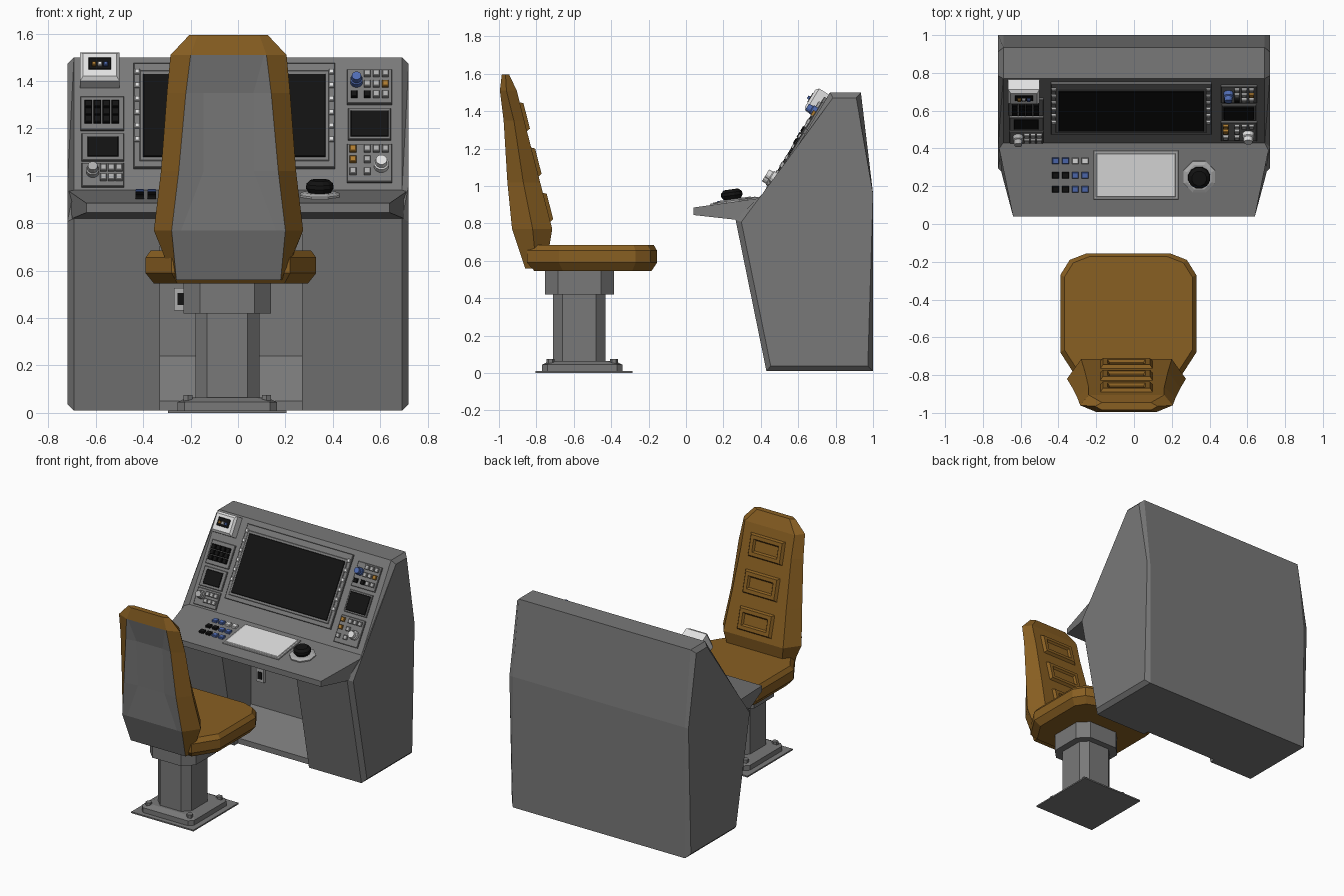
import bpy, bmesh, math
from mathutils import Matrix, Vector

if "Cube" in bpy.data.objects:
    bpy.data.objects.remove(bpy.data.objects["Cube"])


def material(name, r, g, b):
    m = bpy.data.materials.new(name)
    m.use_nodes = True
    m.diffuse_color = (r, g, b, 1)
    bsdf = next(n for n in m.node_tree.nodes if n.type == 'BSDF_PRINCIPLED')
    bsdf.inputs["Base Color"].default_value = (r, g, b, 1)
    return m


GREY = material("console grey", .19, .19, .19)
BROWN = material("brown leather", .25, .115, .016)
BLACK = material("black", .006, .006, .006)
WHITE = material("white", .75, .75, .75)
LIGHT = material("light grey", .42, .42, .42)
BLUE = material("blue", .08, .15, .45)
ORANGE = material("amber", .42, .2, .03)


# ---- helpers: everything is a loft through rings of points ----
def rect(hx, hy, h, cut=0):
    if not cut:
        return [(-hx, -hy, h), (hx, -hy, h), (hx, hy, h), (-hx, hy, h)]
    a, b = hx - cut, hy - cut
    return [(-a, -hy, h), (a, -hy, h), (hx, -b, h), (hx, b, h),
            (a, hy, h), (-a, hy, h), (-hx, b, h), (-hx, -b, h)]


def ngon(r, h, n=12):
    turns = [2 * math.pi * (k + .5) / n for k in range(n)]
    return [(r * math.cos(t), r * math.sin(t), h) for t in turns]


def loft(name, rings, mats, place=Matrix(), paint=None, chamfer=0):
    bm = bmesh.new()
    rows = [[bm.verts.new(p) for p in ring] for ring in rings]
    n = len(rows[0])
    for i in range(len(rows) - 1):
        for j in range(n):
            k = (j + 1) % n
            f = bm.faces.new((rows[i][j], rows[i][k], rows[i + 1][k], rows[i + 1][j]))
            f.material_index = paint(i, j) if paint else 0
    bm.faces.new(rows[0])
    bm.faces.new(rows[-1])
    if chamfer:
        ends = [e for e in bm.edges if abs(e.verts[0].co.x - e.verts[1].co.x) < 1e-4]
        bmesh.ops.bevel(bm, geom=ends, offset=chamfer, segments=1, affect='EDGES')
    bmesh.ops.recalc_face_normals(bm, faces=bm.faces)
    mesh = bpy.data.meshes.new(name)
    bm.to_mesh(mesh)
    bm.free()
    for m in mats if isinstance(mats, list) else [mats]:
        mesh.materials.append(m)
    ob = bpy.data.objects.new(name, mesh)
    ob.matrix_world = place
    bpy.context.collection.objects.link(ob)
    return ob


def prism(name, profile, x0, x1, mat, chamfer=0):
    return loft(name, [[(x, y, z) for y, z in profile] for x in (x0, x1)], mat, chamfer=chamfer)


def frame(origin, u, v):
    u, v = Vector(u).normalized(), Vector(v).normalized()
    m = Matrix((u, v, u.cross(v))).transposed().to_4x4()
    m.translation = origin
    return m


# ---- console body with knee space ----
body = prism("console_body", [(.43, .01), (1, .01), (1, .96), (.935, 1.5), (.77, 1.5),
                              (.43, .94), (.265, .82)], -.72, .72, GREY, chamfer=.028)
cutter = prism("knee_space_cutter", [(.1, -.1), (.47, -.1), (.47, .05), (.62, .24),
                                     (.62, .8), (.1, .8)], -.33, .27, GREY)
cutter.hide_render = True
mod = body.modifiers.new("knee_space", 'BOOLEAN')
mod.object, mod.operation, mod.solver = cutter, 'DIFFERENCE', 'EXACT'
bpy.context.view_layer.objects.active = body
bpy.ops.object.modifier_apply(modifier=mod.name)
bpy.data.objects.remove(cutter)

# ---- desk shelf ----
loft("desk_shelf", [[(s * .72, .43, .94), (s * .64, .04, .885), (s * .64, .04, .845),
                     (s * .7, .265, .82), (s * .71, .43, .9)] for s in (-1, 1)], GREY)
for name, size, y, mat in (("knee_socket", .03, .6, LIGHT), ("knee_socket_hole", .016, .595, BLACK)):
    loft(name, [rect(size, size * 1.6, 0), rect(size, size * 1.6, .02)], mat,
         frame((-.24, y + .015, .48), (1, 0, 0), (0, 0, 1)))

# ---- control frames: the sloped panel is addressed by x,z and the desk by x,y ----
PANEL = frame((0, .43, .94), (1, 0, 0), (0, .34, .56))
DESK = frame((0, .04, .885), (1, 0, 0), (0, .39, .055))


def spot(base, x, t, lift=0):
    v = (t - .94) / .855 if base is PANEL else (t - .04) / .99
    return base @ Matrix.Translation((x, v, lift))


def plate(name, base, x0, x1, t0, t1, h, mat, lift=0, taper=.003):
    k = .855 if base is PANEL else .99
    hx, hy = (x1 - x0) / 2, (t1 - t0) / 2 / k
    return loft(name, [rect(hx, hy, -.004), rect(hx, hy, h - taper), rect(hx - taper, hy - taper, h)],
                mat, spot(base, (x0 + x1) / 2, (t0 + t1) / 2, lift))


def button(base, x, t, mat, size=.014, lift=.012):
    plate("button", base, x - size, x + size, t - size * .9, t + size * .9, .016, mat, lift)


def knob(name, x, z, r, mat):
    loft(name, [ngon(r, 0), ngon(r, .025), ngon(r * .8, .03), ngon(r * .75, .055)],
         mat, spot(PANEL, x, z, .01))


def module(name, x0, x1, z0, z1):
    plate(name, PANEL, x0, x1, z0, z1, .012, GREY)


# ---- main display with side keys ----
plate("display_bezel", PANEL, -.44, .41, 1.03, 1.47, .015, GREY)
plate("display_inner_bezel", PANEL, -.415, .385, 1.055, 1.435, .02, GREY)
plate("display_screen", PANEL, -.4, .37, 1.07, 1.42, .024, BLACK)
for x in (-.425, .395):
    for k in range(6):
        button(PANEL, x, 1.145 + k * .057, WHITE, .011, .01)

# ---- left instrument column ----
loft("card_reader", [rect(.083, .07, 0), rect(.083, .07, .06), rect(.07, .055, .075)],
     WHITE, spot(PANEL, -.583, 1.43))
plate("card_reader_slot", PANEL, -.63, -.535, 1.41, 1.46, .006, BLACK, .072)
for x, mat in ((-.608, ORANGE), (-.583, WHITE), (-.558, BLUE)):
    button(PANEL, x, 1.43, mat, .009, .074)
module("switch_module", -.665, -.48, 1.19, 1.33)
for k in range(4):
    for z in (1.228, 1.26, 1.292):
        plate("rocker_switch", PANEL, -.647 + k * .038, -.616 + k * .038, z - .014, z + .014,
              .02, BLACK, .01)
module("small_display_module", -.66, -.48, 1.06, 1.175)
plate("left_small_screen", PANEL, -.635, -.505, 1.075, 1.16, .016, BLACK)
module("left_key_module", -.66, -.48, .95, 1.05)
knob("left_knob", -.613, 1.01, .028, LIGHT)
for x in (-.568, -.535, -.502):
    for z in (.985, 1.025):
        button(PANEL, x, z, LIGHT)

# ---- right instrument column ----
module("right_upper_module", .46, .65, 1.3, 1.445)
knob("blue_knob", .5, 1.39, .027, BLUE)
for x in (.545, .583, .622):
    for z in (1.335, 1.38, 1.423):
        amber = x > .6 and 1.36 < z < 1.4
        dark = x < .56 and z < 1.35
        button(PANEL, x, z, ORANGE if amber else BLACK if dark else LIGHT)
button(PANEL, .49, 1.335, BLACK)
plate("right_screen_module", PANEL, .465, .645, 1.15, 1.28, .012, GREY)
plate("right_small_screen", PANEL, .475, .635, 1.16, 1.27, .016, BLACK)
module("right_lower_module", .46, .65, .97, 1.13)
for x, mat in ((.485, ORANGE), (.545, LIGHT), (.583, LIGHT), (.622, LIGHT)):
    button(PANEL, x, 1.105, mat)
for x, z, mat in ((.485, 1.06, ORANGE), (.545, 1.06, LIGHT), (.485, 1.01, LIGHT), (.545, 1.01, LIGHT)):
    button(PANEL, x, z, mat)
knob("white_knob", .605, 1.035, .032, WHITE)

# ---- desk controls ----
for row, mats in enumerate(((BLUE, BLUE, WHITE, WHITE), (BLACK, BLACK, BLUE, BLUE),
                            (BLACK, BLACK, BLUE, BLUE))):
    for k, mat in enumerate(mats):
        button(DESK, -.415 + k * .052, .335 - row * .075, mat, .018, 0)
plate("touch_pad_rim", DESK, -.215, .235, .13, .39, .008, LIGHT)
plate("touch_pad", DESK, -.2, .22, .145, .375, .012, WHITE)
loft("trackball_ring", [ngon(.09, -.01, 8), ngon(.09, .008, 8), ngon(.07, .016, 8)],
     LIGHT, spot(DESK, .345, .25))
loft("trackball", [ngon(.045, .01), ngon(.06, .035), ngon(.058, .052), ngon(.04, .068)],
     BLACK, spot(DESK, .345, .25))

# ---- chair pedestal ----
def pedestal(name, rings, y=-.57):
    loft(name, rings, GREY, Matrix.Translation((-.045, y, 0)))


pedestal("floor_plate", [rect(.25, .26, 0), rect(.25, .26, .01)], -.545)
pedestal("pedestal_base", [rect(.21, .215, .01, .03), rect(.21, .215, .045, .03),
                           rect(.17, .175, .065, .05)], -.555)
pedestal("pedestal_column", [rect(.135, .14, .05, .05), rect(.135, .14, .43, .05)])
pedestal("pedestal_collar", [rect(.185, .185, .42, .07), rect(.185, .185, .56, .07)])
for sx in (-1, 1):
    for sy in (-1, 1):
        loft("base_bolt", [ngon(.022, .04, 6), ngon(.022, .075, 6)], GREY,
             Matrix.Translation((-.045 + sx * .165, -.555 + sy * .17, 0)))

# ---- seat cushion ----
half = [(.22, .295), (.31, .26), (.36, .18), (.36, -.23), (.25, -.4)]
outline = half + [(-x, y) for x, y in reversed(half)]
loft("seat_cushion", [[(x * s, y * s, z) for x, y in outline]
                      for z, s in ((.545, .9), (.59, 1), (.655, 1), (.685, .94))],
     BROWN, Matrix.Translation((-.03, -.45, 0)))


# ---- backrest: brown rim and front, grey rear shell ----
def back_ring(z, yf, ym, yb, wf, w, wb, wi):
    yi = yb + (.015 if wi < .11 else 0)
    side = [(wf, yf, z), (w, ym, z), (wb, yb, z), (wi, yi, z)]
    return side + [(-x, y, z) for x, y, z in reversed(side)]


loft("backrest", [back_ring(*s) for s in (
    (1.595, -.945, -.965, -.985, .13, .165, .13, .12),
    (1.51, -.905, -.96, -.995, .2, .245, .16, .15),
    (1.35, -.865, -.92, -.975, .2, .26, .18, .105),
    (1.02, -.78, -.87, -.955, .22, .285, .21, .105),
    (.77, -.715, -.82, -.93, .24, .315, .24, .2),
    (.56, -.75, -.80, -.86, .2, .23, .22, .2))],
    [BROWN, GREY], Matrix.Translation((-.04, 0, 0)),
    paint=lambda i, j: int(i > 0 and j in (2, 3, 4)))
FRONT = frame((-.04, -.715, .77), (-1, 0, 0), (0, -.19, .74))
for v in (.12, .37, .62):
    loft("backrest_pad", [rect(.145, .085, -.01), rect(.125, .07, .018), rect(.1, .045, .018),
                          rect(.09, .035, .004)], BROWN, FRONT @ Matrix.Translation((0, v, 0)))
